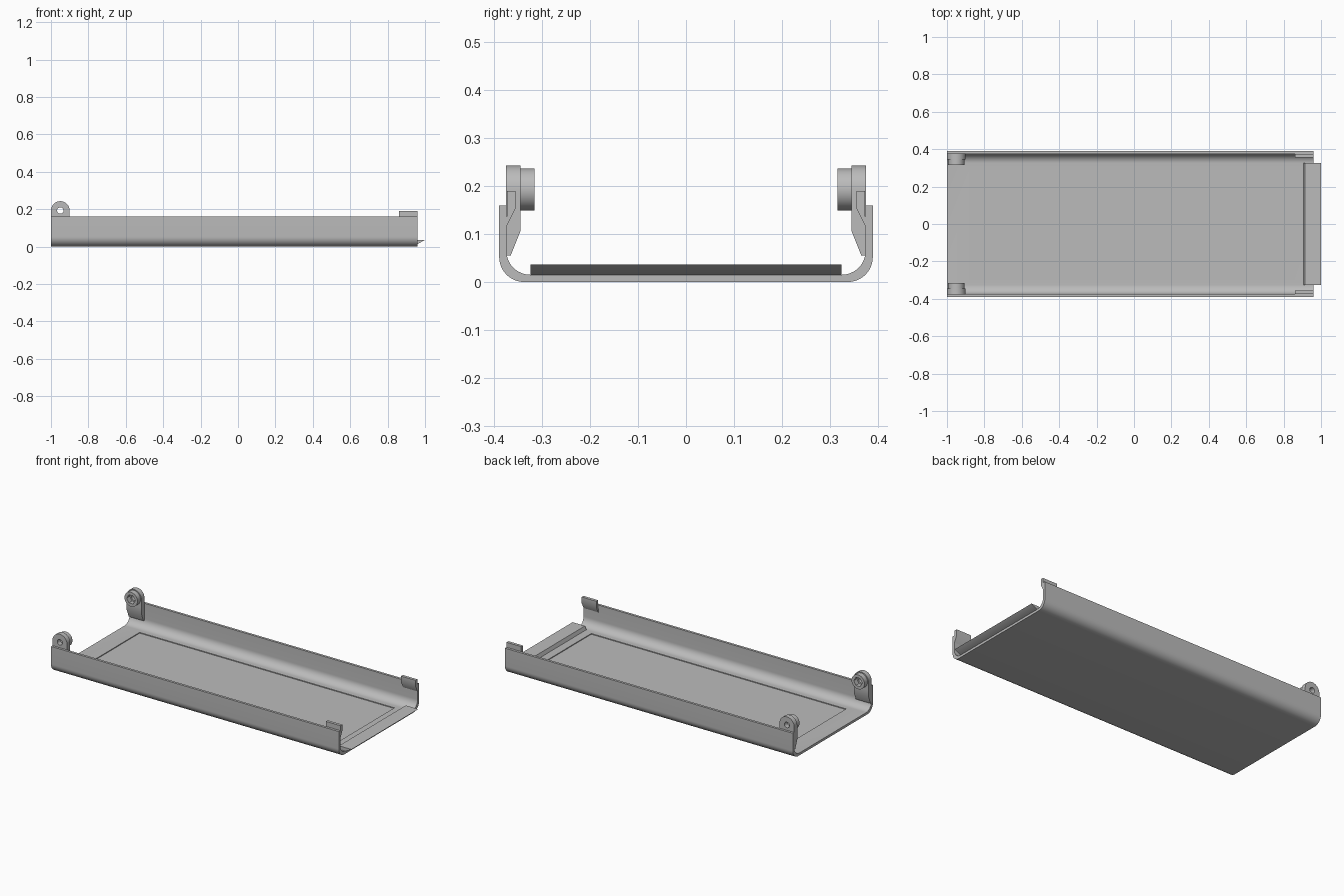
import bpy, bmesh
from math import sin, cos, pi, radians

cube = bpy.data.objects.get("Cube")
if cube:
    bpy.data.objects.remove(cube, do_unlink=True)

GREY = (0.5, 0.5, 0.5, 1)
mat = bpy.data.materials.new("plain grey")
mat.use_nodes = True
mat.diffuse_color = GREY
mat.node_tree.nodes["Principled BSDF"].inputs["Base Color"].default_value = GREY


def finish(name, bm):
    bmesh.ops.recalc_face_normals(bm, faces=bm.faces[:])
    mesh = bpy.data.meshes.new(name)
    bm.to_mesh(mesh)
    bm.free()
    ob = bpy.data.objects.new(name, mesh)
    bpy.context.collection.objects.link(ob)
    mesh.materials.append(mat)
    bpy.ops.object.select_all(action='DESELECT')
    ob.select_set(True)
    bpy.context.view_layer.objects.active = ob
    bpy.ops.object.shade_smooth_by_angle(angle=radians(30))
    return ob


def loft(rings, closed):
    """Skin a list of rings; closed joins last to first, else the ends are capped."""
    bm = bmesh.new()
    loops = [[bm.verts.new(p) for p in ring] for ring in rings]
    n = len(loops[0])
    pairs = list(zip(loops, loops[1:]))
    if closed:
        pairs.append((loops[-1], loops[0]))
    else:
        bm.faces.new(loops[0])
        bm.faces.new(loops[-1])
    for a, b in pairs:
        for i in range(n):
            j = (i + 1) % n
            bm.faces.new((a[i], a[j], b[j], b[i]))
    return bm


def bar_x(profile, x0, x1):
    return loft([[(x, y, z) for y, z in profile] for x in (x0, x1)], False)


def arc(cy, cz, r, a0, a1, steps=12):
    return [(cy + r * cos(radians(a0 + (a1 - a0) * i / steps)),
             cz + r * sin(radians(a0 + (a1 - a0) * i / steps))) for i in range(steps + 1)]


# Channel tray: rounded U section
right_half = ([(0.39, 0.16)] + arc(0.338, 0.052, 0.052, 0, -90))
inner_half = (arc(0.325, 0.065, 0.05, -90, 0) + [(0.375, 0.16)])
mirrored = lambda pts: [(-y, z) for y, z in reversed(pts)]
section = right_half + mirrored(right_half) + mirrored(inner_half) + inner_half
bm = bar_x(section, -1, 0.96)

# Shallow recessed panel in the tray floor
bm.normal_update()
floor = max((f for f in bm.faces if abs(f.normal.z) > 0.99
             and f.calc_center_median().z > 0.01), key=lambda f: f.calc_area())
bmesh.ops.inset_individual(bm, faces=[floor], thickness=0.03)
for v in floor.verts:
    v.co.x = 0.855 if v.co.x > 0 else -0.88
    v.co.y = 0.3 if v.co.y > 0 else -0.3
new = bmesh.ops.extrude_face_region(bm, geom=[floor])["geom"]
bmesh.ops.translate(bm, vec=(0, 0, -0.005),
                    verts=[g for g in new if isinstance(g, bmesh.types.BMVert)])
if floor.is_valid:
    bmesh.ops.delete(bm, geom=[floor], context='FACES_ONLY')
finish("channel_tray", bm)

# Overhanging end lip
lip = [(0.905, 0.014), (0.915, 0.036), (1, 0.036), (0.96, 0.014)]
finish("end_lip", loft([[(x, y, z) for x, z in lip] for y in (-0.325, 0.325)], False))

# Hinge outlines, as radius by angle
CX, CZ, N = -0.95, 0.193, 48
circle = lambda r: (lambda a: r)
hexagon = lambda r: (lambda a: r / cos(a % (pi / 3) - pi / 6))
arch = lambda a: 0.05 if a <= pi else 0.05 / max(abs(cos(a)), abs(sin(a)))


def pierced(outer, inner, y0, y1):
    def ring(shape, y):
        angles = [2 * pi * i / N for i in range(N)]
        return [(CX + shape(a) * cos(a), y, CZ + shape(a) * sin(a)) for a in angles]
    return loft([ring(outer, y0), ring(outer, y1), ring(inner, y1), ring(inner, y0)], True)


ear_foot = [(0.376, 0.143), (0.346, 0.143), (0.346, 0.105), (0.366, 0.055), (0.376, 0.055)]
catch = [(0.374, 0.19), (0.356, 0.19), (0.356, 0.153), (0.376, 0.113), (0.376, 0.137), (0.374, 0.137)]

for side, s in (("left", 1), ("right", -1)):
    flip = lambda pts: [(s * y, z) for y, z in pts]
    # Hinge ear, its foot and the boss with a nut pocket
    finish("hinge_ear_" + side, pierced(arch, circle(0.017), s * 0.346, s * 0.376))
    finish("hinge_foot_" + side, bar_x(flip(ear_foot), -1, -0.9))
    finish("hinge_boss_" + side, pierced(circle(0.044), hexagon(0.025), s * 0.316, s * 0.347))
    # Snap catch on the wall at the lip end
    finish("snap_catch_" + side, bar_x(flip(catch), 0.86, 0.96))
